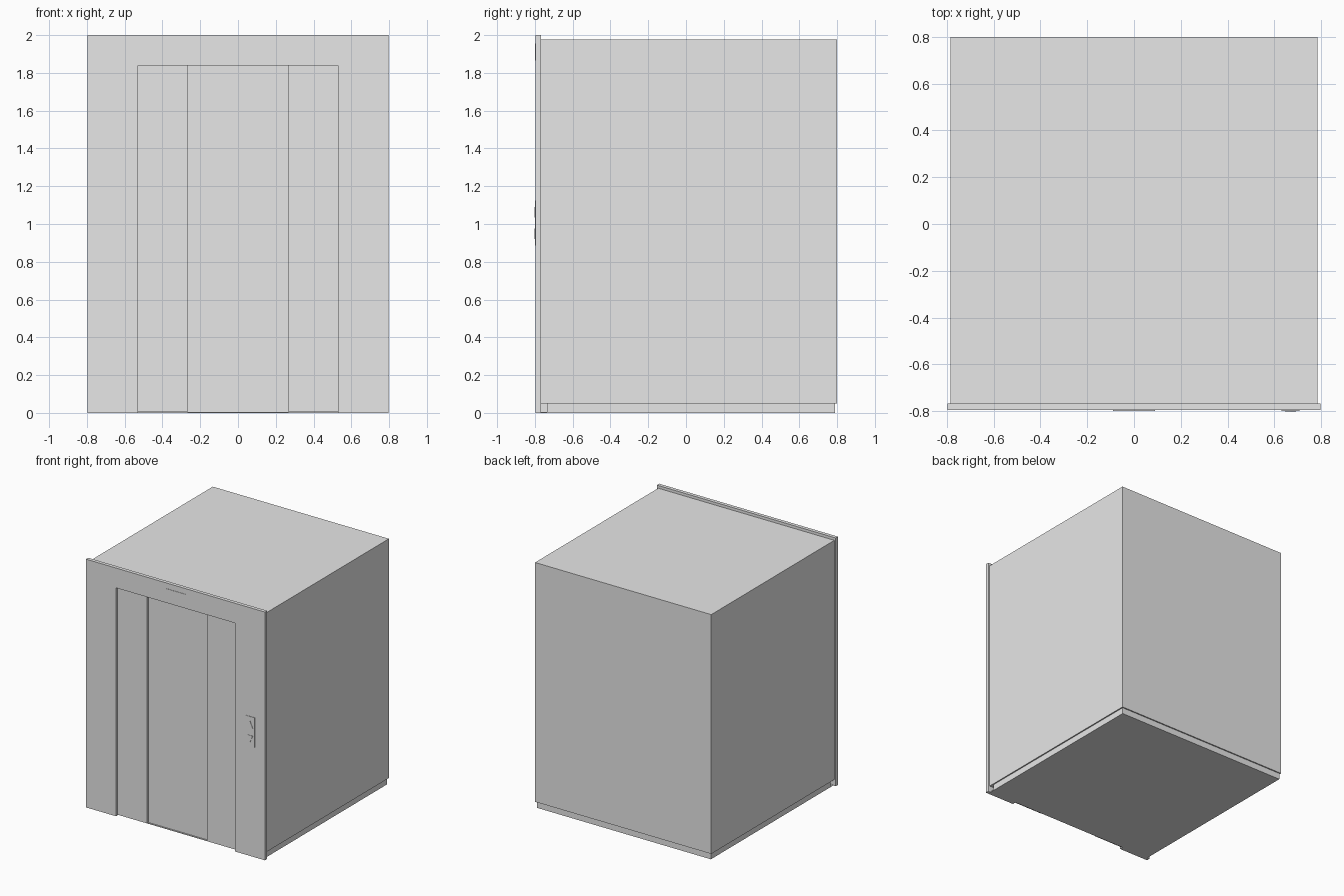
import bpy
import bmesh

if "Cube" in bpy.data.objects:
    bpy.data.objects.remove(bpy.data.objects["Cube"])

grey = bpy.data.materials.new("light_grey")
grey.diffuse_color = (0.8, 0.8, 0.8, 1.0)
grey.use_nodes = True
grey.node_tree.nodes["Principled BSDF"].inputs["Base Color"].default_value = grey.diffuse_color


def finish(name, bm):
    bmesh.ops.recalc_face_normals(bm, faces=bm.faces)
    mesh = bpy.data.meshes.new(name)
    bm.to_mesh(mesh)
    bm.free()
    mesh.materials.append(grey)
    obj = bpy.data.objects.new(name, mesh)
    bpy.context.collection.objects.link(obj)
    return obj


def box(name, x0, x1, y0, y1, z0, z1):
    bm = bmesh.new()
    bmesh.ops.create_cube(bm, size=1)
    for v in bm.verts:
        v.co = ((x0 + x1) / 2 + v.co.x * (x1 - x0),
                (y0 + y1) / 2 + v.co.y * (y1 - y0),
                (z0 + z1) / 2 + v.co.z * (z1 - z0))
    return finish(name, bm)


def prism(name, outline, y0, y1):
    """Extrude an x-z outline from y0 back to y1."""
    bm = bmesh.new()
    face = bm.faces.new([bm.verts.new((x, y0, z)) for x, z in outline])
    ext = bmesh.ops.extrude_face_region(bm, geom=[face])["geom"]
    for v in ext:
        if isinstance(v, bmesh.types.BMVert):
            v.co.y = y1
    return finish(name, bm)


def portal(name, w, h, z0, y0, y1, door_w=0.53, door_h=1.84):
    """Upside-down U around the doorway."""
    return prism(name, [(-w, z0), (-w, h), (w, h), (w, z0), (door_w, z0),
                        (door_w, door_h), (-door_w, door_h), (-door_w, z0)], y0, y1)


# Landing frame and the cabin's own front wall behind it
portal("front_frame", 0.797, 2.0, 0.0, -0.796, -0.767)
portal("cabin_front_wall", 0.785, 1.978, 0.05, -0.767, -0.735)

# Cabin shell
for side, s in (("left", -1), ("right", 1)):
    a, b = sorted((s * 0.785, s * 0.765))
    box(side + "_wall", a, b, -0.767, 0.80, 0.05, 1.978)
box("back_wall", -0.765, 0.765, 0.78, 0.80, 0.05, 1.978)
box("roof", -0.765, 0.765, -0.735, 0.78, 1.958, 1.978)
box("floor", -0.765, 0.765, -0.735, 0.78, 0.05, 0.07)
box("base", -0.775, 0.775, -0.735, 0.79, 0.0, 0.05)
box("door_sill", -0.775, 0.775, -0.767, -0.735, 0.0, 0.006)

# Sliding doors, each layer set back behind the last
for side, s in (("left", -1), ("right", 1)):
    a, b = sorted((s * 0.53, s * 0.268))
    box(side + "_door", a, b, -0.778, -0.758, 0.006, 1.84)
box("centre_door", -0.53, 0.53, -0.758, -0.736, 0.006, 1.84)

# Floor display above the doors
box("floor_display", -0.09, 0.09, -0.799, -0.796, 1.865, 1.955)

# Call plate with up and down buttons
box("call_plate", 0.63, 0.708, -0.800, -0.796, 0.885, 1.125)
prism("up_button", [(0.645, 1.035), (0.693, 1.035), (0.669, 1.09)], -0.803, -0.800)
prism("down_button", [(0.645, 0.975), (0.693, 0.975), (0.669, 0.92)], -0.803, -0.800)
